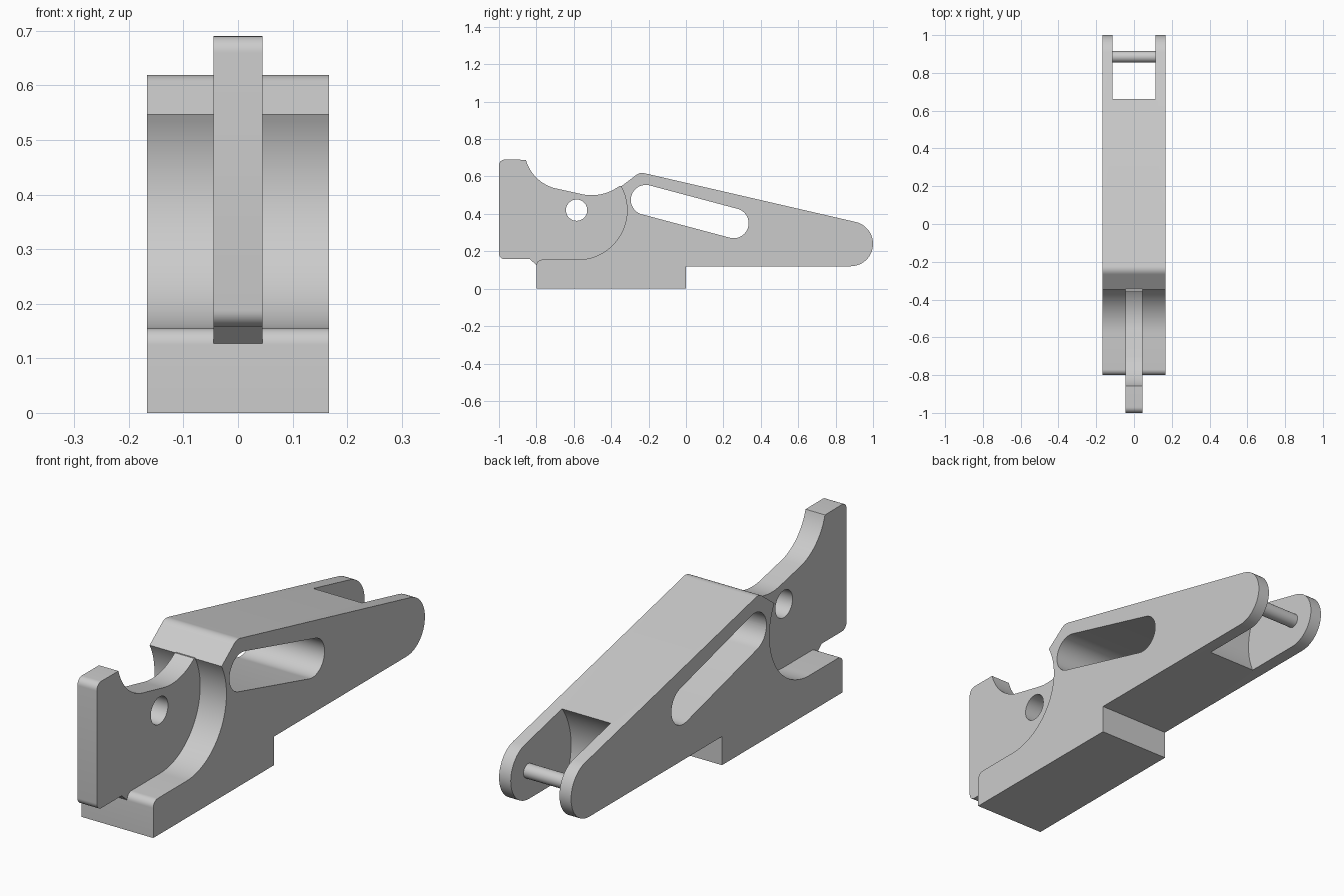
import bpy, bmesh
from math import cos, sin, radians

if "Cube" in bpy.data.objects:
    bpy.data.objects.remove(bpy.data.objects["Cube"])

grey = bpy.data.materials.new("plain grey")
grey.use_nodes = True
colour = (0.6, 0.6, 0.6, 1)
grey.diffuse_color = colour
grey.node_tree.nodes["Principled BSDF"].inputs["Base Color"].default_value = colour


def arc(cy, cz, r, start, end, n=24):
    """Points on an arc in the side plane, angles in degrees."""
    steps = [radians(start + (end - start) * i / n) for i in range(n + 1)]
    return [(cy + r * cos(a), cz + r * sin(a)) for a in steps]


def plate(name, outline, half_width):
    """Extrude a side outline symmetrically across x."""
    bm = bmesh.new()
    face = bm.faces.new([bm.verts.new((-half_width, y, z)) for y, z in outline])
    out = bmesh.ops.extrude_face_region(bm, geom=[face])
    moved = [v for v in out["geom"] if isinstance(v, bmesh.types.BMVert)]
    bmesh.ops.translate(bm, verts=moved, vec=(2 * half_width, 0, 0))
    bmesh.ops.recalc_face_normals(bm, faces=bm.faces)
    mesh = bpy.data.meshes.new(name)
    bm.to_mesh(mesh)
    bm.free()
    mesh.materials.append(grey)
    obj = bpy.data.objects.new(name, mesh)
    bpy.context.collection.objects.link(obj)
    return obj


def select(obj):
    bpy.ops.object.select_all(action="DESELECT")
    obj.select_set(True)
    bpy.context.view_layer.objects.active = obj


def cut(obj, cutter):
    """Subtract a cutter, then discard it."""
    mod = obj.modifiers.new("cut", "BOOLEAN")
    mod.operation = "DIFFERENCE"
    mod.solver = "EXACT"
    mod.object = cutter
    select(obj)
    bpy.ops.object.modifier_apply(modifier=mod.name)
    bpy.data.objects.remove(cutter)


# Main lever body with its foot block, rounded tip and round front recess
body = plate("lever_body",
             [(-0.8, 0), (0, 0), (0, 0.12)]
             + arc(0.88, 0.24, 0.12, -90, 77)
             + arc(-0.235, 0.569, 0.05, 77, 131, 8)
             + arc(-0.58, 0.42, 0.265, 28.5, -90, 40)
             + arc(-0.77, 0.125, 0.03, 90, 180, 8), 0.167)

# Slanted window through the body
cut(body, plate("window_cutter",
                arc(-0.215, 0.475, 0.08, 75, 255) + arc(0.255, 0.35, 0.08, -105, 75), 0.3))

# Fork opening with a concave back wall
cut(body, plate("fork_cutter",
                [(1.2, 0), (1.2, 0.5)] + arc(0.88, 0.24, 0.28, 110, 250, 48), 0.113))

# Thin front web, its lower edge chamfered and its rear edge set into the body
web = plate("front_web",
            arc(-0.97, 0.66, 0.03, 90, 180, 8)
            + arc(-0.97, 0.188, 0.03, 180, 270, 8)
            + [(-0.835, 0.158), (-0.8, 0.127), (-0.77, 0.12)]
            + arc(-0.58, 0.42, 0.272, -90, 28, 40)
            + arc(-0.505, 0.75, 0.25, 307, 256, 20)
            + arc(-0.645, 0.75, 0.22, 255, 196, 20), 0.045)
cut(web, plate("hole_cutter", arc(-0.585, 0.42, 0.057, 0, 350, 35), 0.3))

# Cross pin between the fork arms
pin = plate("fork_pin", arc(0.885, 0.24, 0.03, 0, 345, 23), 0.12)

for part in (body, web, pin):
    select(part)
    bpy.ops.object.shade_smooth_by_angle(angle=radians(25))
